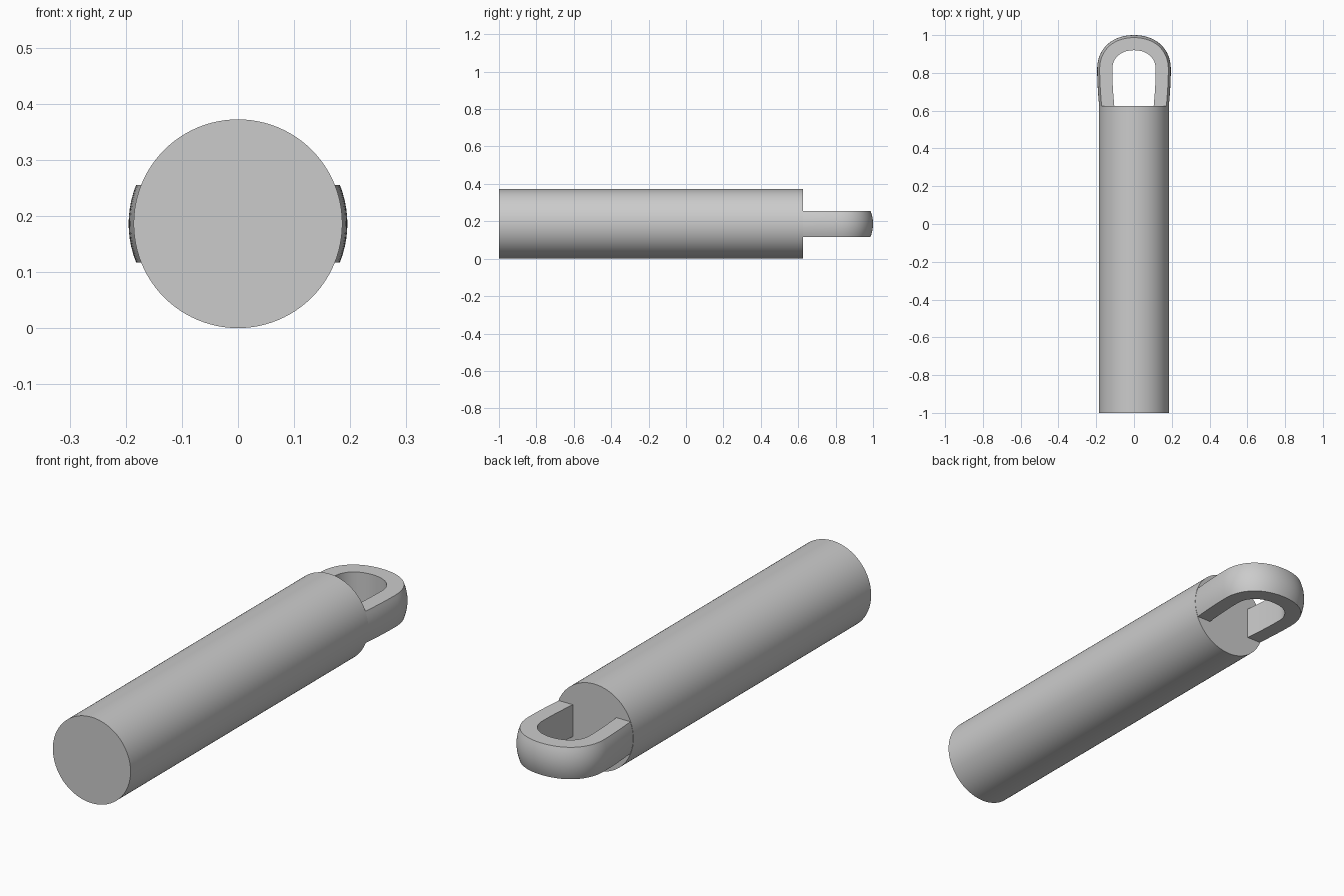
import bpy, bmesh, math
from mathutils import Vector
from mathutils.geometry import interpolate_bezier

if "Cube" in bpy.data.objects:
    bpy.data.objects.remove(bpy.data.objects["Cube"])

R = 0.186            # shaft radius, also height of its axis
HALF = 0.069         # half thickness of the loop
BULGE = 0.0133       # crown on the loop's outer face
Y_END = 0.625        # shaft end

grey = bpy.data.materials.new("grey")
grey.diffuse_color = (0.6, 0.6, 0.6, 1)
grey.use_nodes = True
grey.node_tree.nodes["Principled BSDF"].inputs["Base Color"].default_value = grey.diffuse_color


def finish(name, bm):
    bmesh.ops.recalc_face_normals(bm, faces=bm.faces)
    mesh = bpy.data.meshes.new(name)
    bm.to_mesh(mesh)
    bm.free()
    mesh.materials.append(grey)
    ob = bpy.data.objects.new(name, mesh)
    bpy.context.collection.objects.link(ob)
    bpy.ops.object.select_all(action='DESELECT')
    ob.select_set(True)
    bpy.context.view_layer.objects.active = ob
    bpy.ops.object.shade_smooth_by_angle(angle=math.radians(35))


def u_path(x_root, x_max, y_arc, y_top):
    """U-shaped plan outline: near-straight arms joined by a rounded arch."""
    k = 0.6
    arm = [Vector((x_root + (x_max - x_root) * math.sin(t * math.pi / 12),
                   0.6 + (y_arc - 0.6) * t / 6, 0)) for t in range(6)]
    arch = interpolate_bezier(Vector((x_max, y_arc, 0)),
                              Vector((x_max, y_arc + k * (y_top - y_arc), 0)),
                              Vector((x_max * k, y_top, 0)),
                              Vector((0, y_top, 0)), 21)
    half = arm + arch
    return half + [Vector((-p.x, p.y, 0)) for p in reversed(half[:-1])]


# Round shaft
bm = bmesh.new()
bmesh.ops.create_cone(bm, cap_ends=True, segments=96, radius1=R, radius2=R, depth=Y_END + 1)
for v in bm.verts:
    x, y, z = v.co
    v.co = (x, z + (Y_END - 1) / 2, y + R)
finish("shaft", bm)

# End loop: crowned outer face, flat inner face and flat sides
outer = u_path(0.1825, 0.195, 0.82, 1.0)
inner = u_path(0.102, 0.115, 0.82, 0.92)
bm = bmesh.new()
rings = []
for i, (o, n) in enumerate(zip(outer, inner)):
    t = outer[min(i + 1, len(outer) - 1)] - outer[max(i - 1, 0)]
    out = Vector((t.y, -t.x, 0)).normalized()
    pts = [n + Vector((0, 0, -HALF))]
    for j in range(-5, 6):
        s = j / 5
        pts.append(o - out * BULGE * s * s + Vector((0, 0, HALF * s)))
    pts.append(n + Vector((0, 0, HALF)))
    rings.append([bm.verts.new(p + Vector((0, 0, R))) for p in pts])
for a, b in zip(rings, rings[1:]):
    for j in range(len(a)):
        k = (j + 1) % len(a)
        bm.faces.new((a[j], a[k], b[k], b[j]))
bm.faces.new(rings[0])
bm.faces.new(rings[-1])
finish("end_loop", bm)
